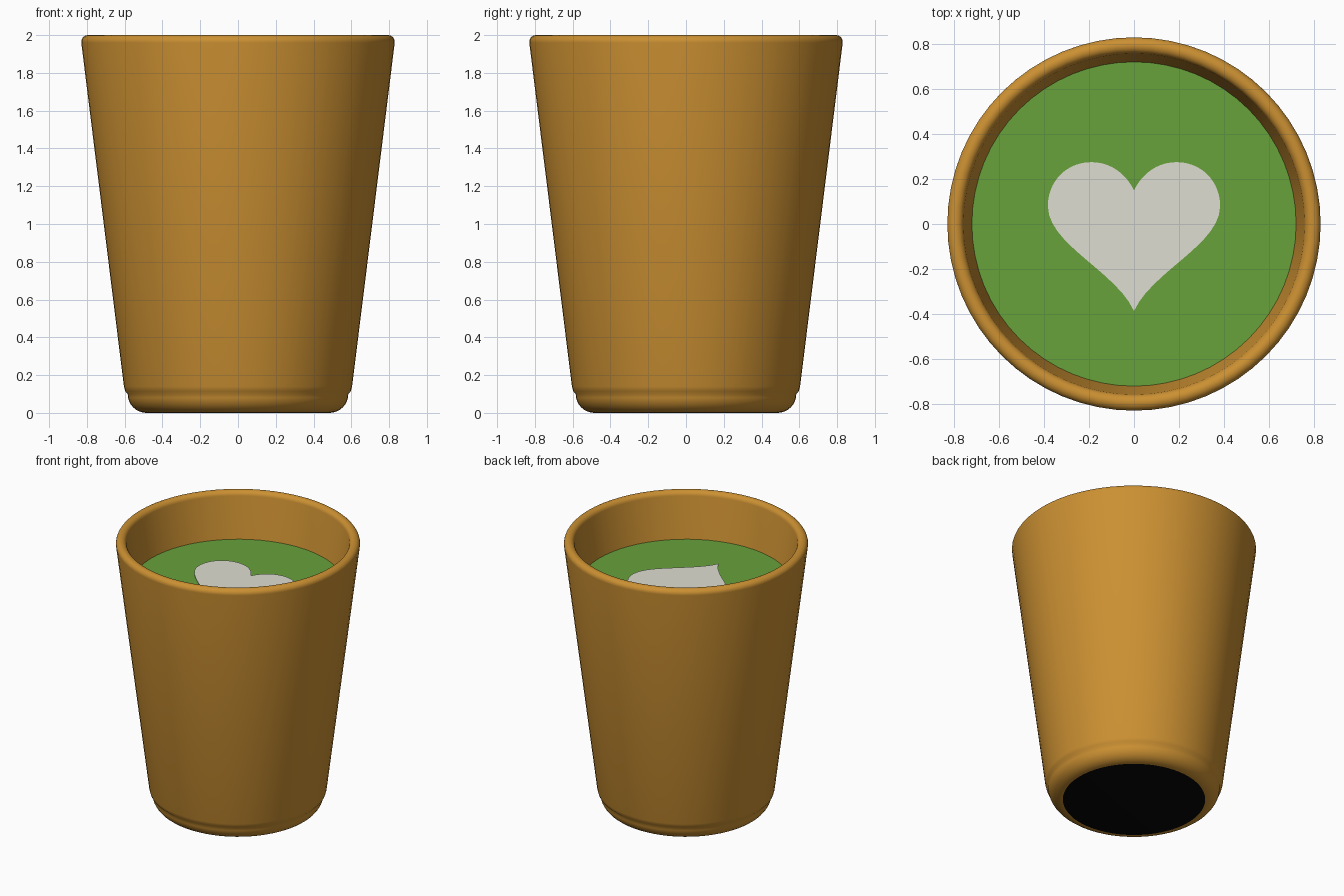
import bpy, bmesh, math
from mathutils import Vector
from mathutils.geometry import interpolate_bezier

if "Cube" in bpy.data.objects:
    bpy.data.objects.remove(bpy.data.objects["Cube"])

SIDES = 64
LIQUID_Z, LIQUID_R = 1.66, 0.722


def material(name, rgb):
    mat = bpy.data.materials.new(name)
    mat.use_nodes = True
    mat.diffuse_color = (*rgb, 1)
    bsdf = next(n for n in mat.node_tree.nodes if n.type == "BSDF_PRINCIPLED")
    bsdf.inputs["Base Color"].default_value = (*rgb, 1)
    return mat


def make_object(name, bm, mats):
    bmesh.ops.recalc_face_normals(bm, faces=bm.faces)
    mesh = bpy.data.meshes.new(name)
    bm.to_mesh(mesh)
    bm.free()
    obj = bpy.data.objects.new(name, mesh)
    bpy.context.collection.objects.link(obj)
    for mat in mats:
        mesh.materials.append(mat)
    return obj


def arc(cx, cz, r, start, end, steps):
    angles = [math.radians(start + (end - start) * i / steps) for i in range(steps + 1)]
    return [(cx + r * math.cos(a), cz + r * math.sin(a)) for a in angles]


brown = material("caramel ceramic", (0.60, 0.28, 0.032))
green = material("green tea", (0.14, 0.36, 0.043))
cream = material("milk foam", (0.73, 0.73, 0.64))
black = material("black base", (0.002, 0.002, 0.002))

# Cup: rounded foot, tapered wall, rolled rim, inner wall and floor
profile = [(0, 0)]
profile += arc(0.484, 0.10, 0.10, -90, 0, 8)
profile += [(0.597, 0.115), (0.604, 0.14)]
profile += arc(0.794, 1.964, 0.036, -7, 173, 12)
profile += [(0.57, 0.42), (0.53, 0.18), (0, 0.15)]
bm = bmesh.new()
verts = [bm.verts.new((r, 0, z)) for r, z in profile]
edges = [bm.edges.new(pair) for pair in zip(verts, verts[1:])]
bmesh.ops.spin(bm, geom=verts + edges, axis=(0, 0, 1), cent=(0, 0, 0),
               angle=math.tau, steps=SIDES)
bmesh.ops.remove_doubles(bm, verts=bm.verts, dist=0.0001)
for face in bm.faces:
    if all(v.co.z < 0.0001 for v in face.verts):
        face.material_index = 1
cup = make_object("cup", bm, [brown, black])
bpy.context.view_layer.objects.active = cup
cup.select_set(True)
bpy.ops.object.shade_smooth_by_angle(angle=math.radians(40))

# Tea surface
bm = bmesh.new()
bmesh.ops.create_circle(bm, cap_ends=True, segments=SIDES, radius=LIQUID_R)
tea = make_object("tea_surface", bm, [green])
tea.location.z = LIQUID_Z

# Foam heart: one half drawn as three curves, then mirrored
curves = [
    [(0, 0.15), (0.035, 0.22), (0.10, 0.275), (0.19, 0.275)],
    [(0.19, 0.275), (0.30, 0.275), (0.383, 0.19), (0.383, 0.08)],
    [(0.383, 0.08), (0.383, -0.09), (0.08, -0.21), (0, -0.387)],
]
half = []
for points in curves:
    half += interpolate_bezier(*[Vector((x, y, 0)) for x, y in points], 14)[:-1]
half.append(Vector((0, -0.387, 0)))
outline = half + [Vector((-p.x, p.y, 0)) for p in reversed(half[1:-1])]
bm = bmesh.new()
face = bm.faces.new([bm.verts.new(p) for p in outline])
bmesh.ops.triangulate(bm, faces=[face])
solid = bmesh.ops.extrude_face_region(bm, geom=bm.faces[:])
bmesh.ops.translate(bm, vec=(0, 0, 0.005),
                    verts=[g for g in solid["geom"] if isinstance(g, bmesh.types.BMVert)])
heart = make_object("foam_heart", bm, [cream])
heart.location.z = LIQUID_Z
